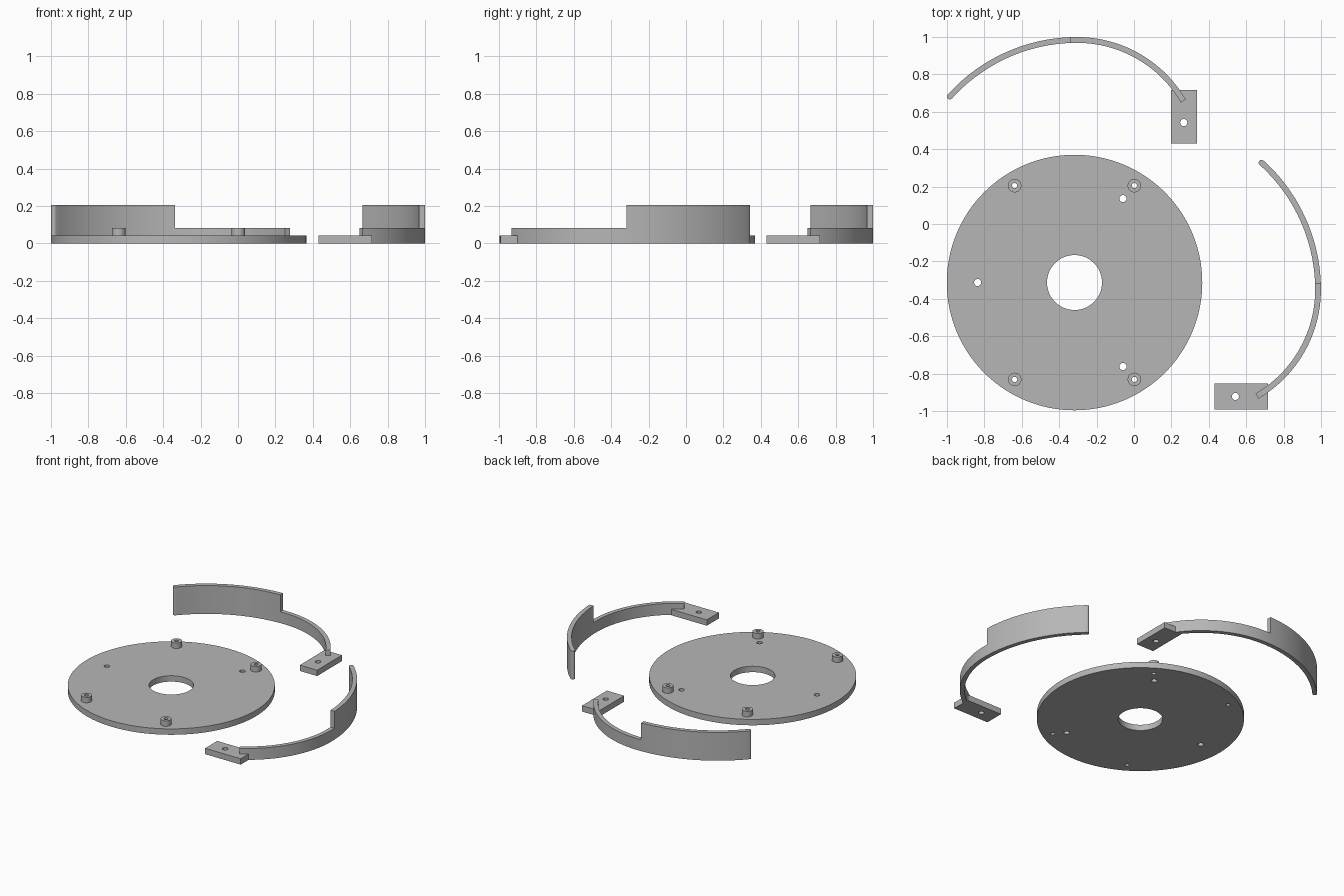
import bpy, bmesh
from math import sin, cos, pi, asin, radians
from mathutils import Vector, Matrix

cube = bpy.data.objects.get("Cube")
if cube:
    bpy.data.objects.remove(cube)

grey = bpy.data.materials.new("plain grey")
grey.use_nodes = True
grey.diffuse_color = (0.47, 0.47, 0.47, 1)
grey.node_tree.nodes["Principled BSDF"].inputs["Base Color"].default_value = (0.47, 0.47, 0.47, 1)

PLATE_H, LOW_H, TALL_H = 0.043, 0.083, 0.206


def finish(obj):
    bpy.ops.object.select_all(action='DESELECT')
    obj.select_set(True)
    bpy.context.view_layer.objects.active = obj
    if obj.type == 'CURVE':
        bpy.ops.object.convert(target='MESH')
        obj = bpy.context.view_layer.objects.active
    bm = bmesh.new()
    bm.from_mesh(obj.data)
    bmesh.ops.remove_doubles(bm, verts=bm.verts, dist=0.0001)
    bmesh.ops.recalc_face_normals(bm, faces=bm.faces)
    bm.to_mesh(obj.data)
    bm.free()
    obj.data.materials.clear()
    obj.data.materials.append(grey)
    bpy.ops.object.shade_smooth_by_angle(angle=radians(30))
    return obj


def circle(x, y, r, n):
    return [(x + r * cos(2 * pi * i / n), y + r * sin(2 * pi * i / n)) for i in range(n)]


def slab(name, loops, z0, z1):
    """Flat outline with holes, raised from z0 to z1."""
    cu = bpy.data.curves.new(name, 'CURVE')
    cu.dimensions, cu.fill_mode = '2D', 'BOTH'
    cu.extrude = (z1 - z0) / 2
    for pts in loops:
        sp = cu.splines.new('POLY')
        sp.points.add(len(pts) - 1)
        for p, (x, y) in zip(sp.points, pts):
            p.co = (x, y, 0, 1)
        sp.use_cyclic_u = True
    obj = bpy.data.objects.new(name, cu)
    bpy.context.collection.objects.link(obj)
    obj.location.z = (z0 + z1) / 2
    return finish(obj)


# Round base plate with centre bore, screw holes and standoff holes
CX, CY = -0.318, -0.313
posts = [(CX + sx * 0.32, CY + sy * 0.518) for sx in (-1, 1) for sy in (-1, 1)]
screws = [(-0.836, CY), (-0.059, CY + 0.449), (-0.059, CY - 0.449)]
slab("base_plate",
     [circle(CX, CY, 0.683, 128), circle(CX, CY, 0.147, 64)]
     + [circle(x, y, 0.019, 24) for x, y in screws]
     + [circle(x, y, 0.014, 24) for x, y in posts], 0, PLATE_H)

# Hollow standoffs
for i, (x, y) in enumerate(posts):
    slab(f"standoff_{i + 1}", [circle(x, y, 0.036, 32), circle(x, y, 0.014, 24)], PLATE_H, LOW_H)


# Curved arm: a tall wall that steps down to a low strip
HALF = 0.0155
PEAK = Vector((-0.305, 0.984))


def arc(r, x0, x1, n):
    """Stations (point, outward normal) along an arc whose crest is PEAK."""
    a0, a1 = asin((x0 - PEAK.x) / r), asin((x1 - PEAK.x) / r)
    out = []
    for i in range(n + 1):
        a = a0 + (a1 - a0) * i / n
        nrm = Vector((sin(a), cos(a)))
        out.append((PEAK + (nrm - Vector((0, 1))) * r, nrm))
    return out


def arm(name, place):
    bm = bmesh.new()

    def ring(p, nrm, h, w=HALF):
        o, i = p + nrm * w, p - nrm * w
        return [bm.verts.new(place @ Vector((q.x, q.y, z)))
                for q, z in ((o, 0), (o, h), (i, h), (i, 0))]

    def bridge(rings):
        for a, b in zip(rings, rings[1:]):
            for k in range(4):
                m = (k + 1) % 4
                bm.faces.new((a[k], a[m], b[m], b[k]))

    wall = arc(0.914, -0.984, -0.338, 24)
    strip = [wall[-1]] + arc(0.659, PEAK.x, 0.264, 28)
    # rounded free end
    p, nrm = wall[0]
    back = Vector((-nrm.y, nrm.x))
    tip = [ring(p + back * HALF * cos(t), nrm, TALL_H, HALF * sin(t))
           for t in (radians(d) for d in (8, 30, 50, 70))]
    tall = tip + [ring(q, n, TALL_H) for q, n in wall]
    low = [ring(q, n, LOW_H) for q, n in strip]
    bridge(tall)
    bridge(low)
    # end caps and the step face between the two heights
    bm.faces.new(tall[0])
    bm.faces.new(low[-1])
    bm.faces.new((tall[-1][1], tall[-1][2], low[0][2], low[0][1]))
    me = bpy.data.meshes.new(name)
    bm.to_mesh(me)
    bm.free()
    obj = bpy.data.objects.new(name, me)
    bpy.context.collection.objects.link(obj)
    finish(obj)


# Two identical arms with mounting tabs, the second turned a quarter turn
quarter = Matrix.Translation((0, -0.656, 0)) @ Matrix.Rotation(-pi / 2, 4, 'Z')
for side, place in (("back", Matrix.Identity(4)), ("left", quarter)):
    arm(side + "_arm", place)
    outline = [(0.197, 0.43), (0.336, 0.43), (0.336, 0.716), (0.197, 0.716)]
    loops = [outline, circle(0.266, 0.542, 0.019, 24)]
    loops = [[(place @ Vector((x, y, 0))).xy for x, y in lp] for lp in loops]
    slab(side + "_mounting_tab", loops, 0, PLATE_H)
